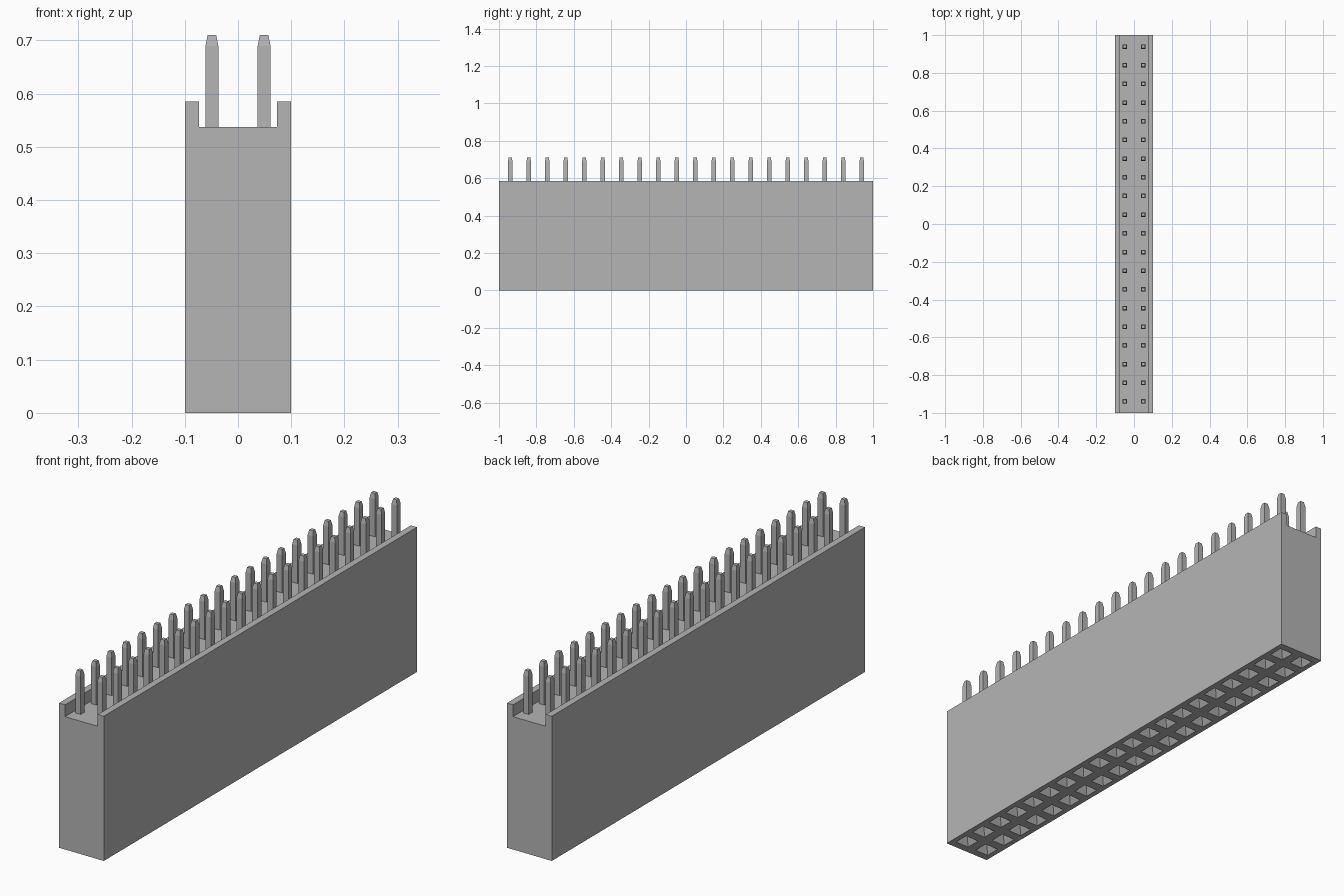
import bpy
import bmesh

if "Cube" in bpy.data.objects:
    bpy.data.objects.remove(bpy.data.objects["Cube"], do_unlink=True)

ROWS, PITCH, COLUMN_X = 20, 0.0989, 0.049

grey = bpy.data.materials.new("plain grey")
grey.use_nodes = True
colour = (0.46, 0.46, 0.46, 1)
grey.diffuse_color = colour
grey.node_tree.nodes["Principled BSDF"].inputs["Base Color"].default_value = colour


def make_object(name, bm):
    bmesh.ops.recalc_face_normals(bm, faces=bm.faces)
    mesh = bpy.data.meshes.new(name)
    bm.to_mesh(mesh)
    bm.free()
    mesh.materials.append(grey)
    obj = bpy.data.objects.new(name, mesh)
    bpy.context.collection.objects.link(obj)
    return obj


def square_loft(bm, x, y, sections):
    """Capped square column through (half width, height) sections."""
    corners = ((-1, -1), (1, -1), (1, 1), (-1, 1))
    rings = [[bm.verts.new((x + h * i, y + h * j, z)) for i, j in corners]
             for h, z in sections]
    bm.faces.new(rings[0])
    bm.faces.new(rings[-1])
    for low, high in zip(rings, rings[1:]):
        for k in range(4):
            n = (k + 1) % 4
            bm.faces.new((low[k], low[n], high[n], high[k]))


def two_rows(name, sections):
    bm = bmesh.new()
    for row in range(ROWS):
        for side in (-1, 1):
            square_loft(bm, side * COLUMN_X, (row - (ROWS - 1) / 2) * PITCH, sections)
    return make_object(name, bm)


# Housing: channel-topped profile extruded along y
half = [(0.1, 0), (0.1, 0.585), (0.073, 0.585), (0.073, 0.537)]
profile = half + [(-x, z) for x, z in reversed(half)]
bm = bmesh.new()
face = bm.faces.new([bm.verts.new((x, -1, z)) for x, z in profile])
ends = bmesh.ops.extrude_face_region(bm, geom=[face])["geom"]
bmesh.ops.translate(bm, vec=(0, 2, 0),
                    verts=[v for v in ends if isinstance(v, bmesh.types.BMVert)])
housing = make_object("housing", bm)

# Sockets: flared mouths with narrow shafts, cut from the underside
cutter = two_rows("socket_cutter", [(0.031, -0.001), (0.03, 0), (0.012, 0.03), (0.012, 0.3)])
cutter.hide_render = True
cut = housing.modifiers.new("sockets", 'BOOLEAN')
cut.operation = 'DIFFERENCE'
cut.solver = 'EXACT'
cut.object = cutter
bpy.context.view_layer.objects.active = housing
bpy.ops.object.modifier_apply(modifier=cut.name)
bpy.data.objects.remove(cutter, do_unlink=True)

# Contact pins: square posts with chamfered tips
two_rows("contact_pins", [(0.012, 0.53), (0.012, 0.69), (0.008, 0.71)])
